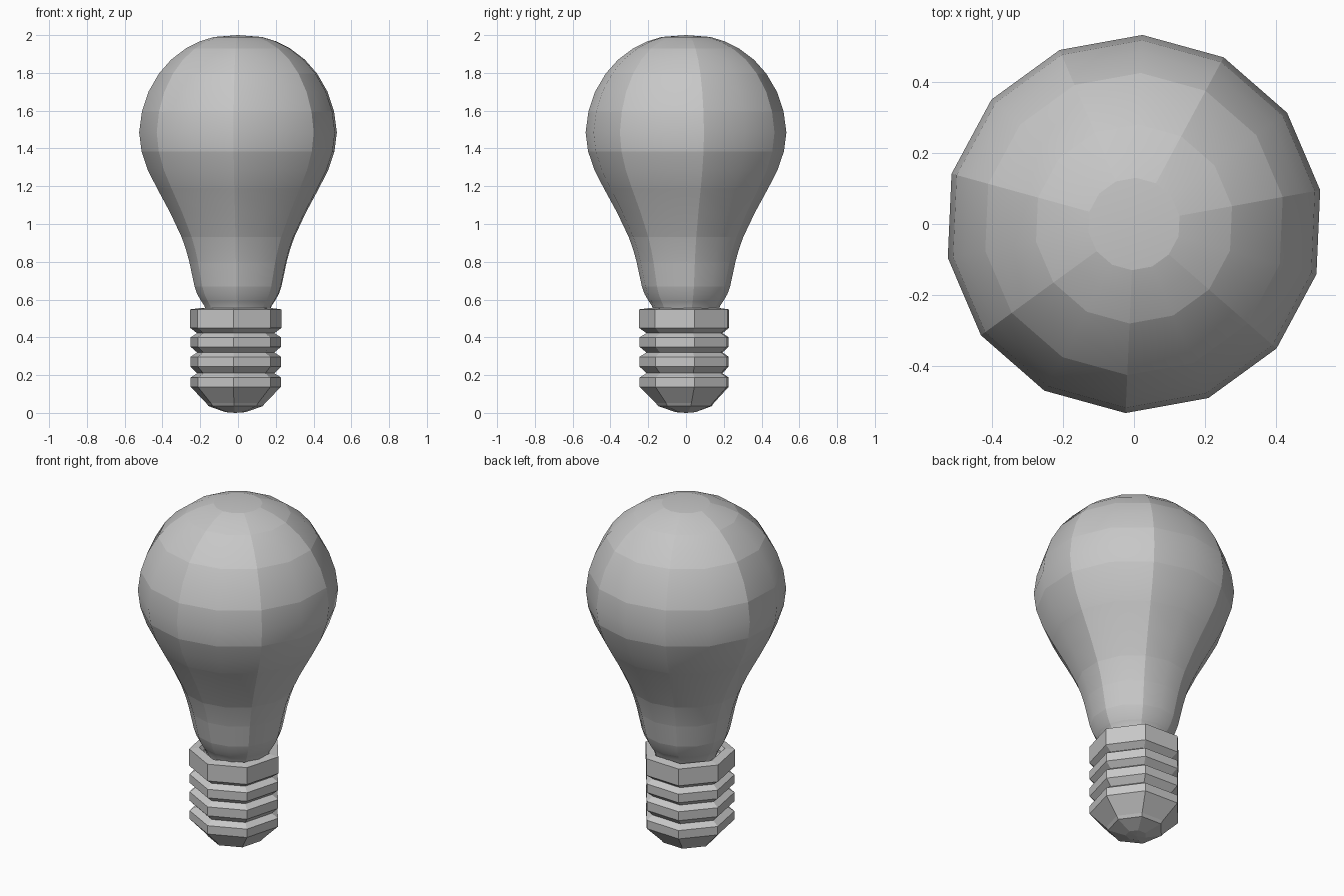
import bpy
import bmesh
from math import cos, sin, radians, tau

cube = bpy.data.objects.get("Cube")
if cube:
    bpy.data.objects.remove(cube, do_unlink=True)

PHASE = radians(10.3)


def material(name, colour):
    mat = bpy.data.materials.new(name)
    mat.use_nodes = True
    mat.diffuse_color = colour
    mat.node_tree.nodes["Principled BSDF"].inputs["Base Color"].default_value = colour
    return mat


def lathe(name, profile, sides, mat, centre=(0, 0), patches=False):
    """Revolve (radius, height) points; patches = smooth 2x2 face groups."""
    bm = bmesh.new()
    rings = []
    for r, z in profile:
        ring = []
        for i in range(sides if r else 1):
            a = PHASE + tau * i / sides
            ring.append(bm.verts.new((centre[0] + r * cos(a), centre[1] + r * sin(a), z)))
        rings.append(ring)

    for upper, lower in zip(rings, rings[1:]):
        for i in range(sides):
            j = (i + 1) % sides
            corners = [upper[i % len(upper)], lower[i % len(lower)],
                       lower[j % len(lower)], upper[j % len(upper)]]
            face = bm.faces.new(list(dict.fromkeys(corners)))
            face.smooth = patches

    if patches:
        # Every second ring and every second meridian is a crease
        for row, ring in enumerate(rings[1:], start=1):
            for i, vert in enumerate(ring):
                if row % 2:
                    bm.edges.get((vert, ring[(i + 1) % sides])).smooth = False
                if row > 1 and i % 2 == 0:
                    bm.edges.get((vert, rings[row - 1][i])).smooth = False

    bmesh.ops.recalc_face_normals(bm, faces=bm.faces)
    mesh = bpy.data.meshes.new(name)
    bm.to_mesh(mesh)
    bm.free()
    mesh.materials.append(mat)
    obj = bpy.data.objects.new(name, mesh)
    bpy.context.collection.objects.link(obj)
    return obj


grey = material("plain_grey", (0.57, 0.57, 0.57, 1))

# Glass envelope, from crown to neck
glass = [(0, 2.0), (.13, 1.99), (.205, 1.967), (.28, 1.93), (.36, 1.87),
         (.425, 1.797), (.482, 1.7), (.517, 1.595), (.532, 1.485), (.519, 1.385),
         (.485, 1.285), (.436, 1.19), (.365, 1.06), (.303, .93), (.28, .865),
         (.262, .8), (.248, .735), (.234, .67), (.22, .63), (.2, .595),
         (.18, .565), (.17, .53)]
lathe("glass_bulb", glass, 14, grey, patches=True)

# Screw base: collar, three ridges between V grooves, then the tapered contact
OUTER, GROOVE = .246, .21
base = [(.18, .53), (.195, .555), (.248, .548), (.248, .45)]
for groove, top, bottom in ((.422, .4, .35), (.32, .297, .245), (.21, .187, .138)):
    base += [(GROOVE, groove), (OUTER, top), (OUTER, bottom)]
base += [(.16, .052), (.148, .036), (.055, .004), (0, 0)]
lathe("screw_base", base, 7, grey, centre=(-.014, 0))
